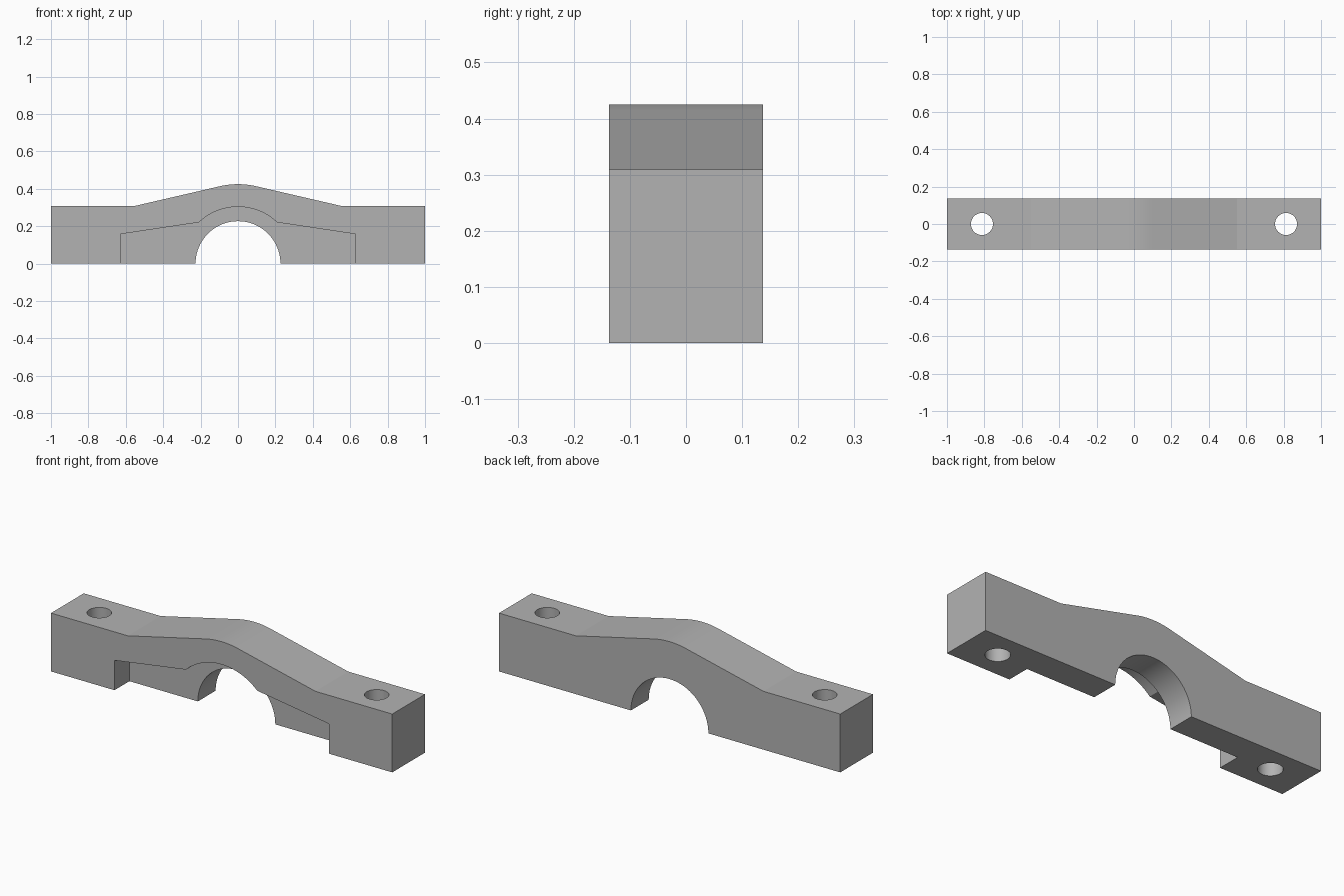
import bpy, bmesh
from math import sin, cos, asin, atan2, pi

if "Cube" in bpy.data.objects:
    bpy.data.objects.remove(bpy.data.objects["Cube"], do_unlink=True)

HALF_DEPTH = 0.137
RECESS_BACK = -0.012
BORE_R, RIM_R, CROWN_R = 0.227, 0.304, 0.425
HOLE_X, HOLE_R = 0.813, 0.059

grey = bpy.data.materials.new("light grey")
grey.use_nodes = True
colour = (0.45, 0.45, 0.45, 1)
grey.diffuse_color = colour
grey.node_tree.nodes["Principled BSDF"].inputs["Base Color"].default_value = colour


def arc(radius, half_angle, steps):
    """Points over the top of a circle about the origin, left to right."""
    angles = [half_angle * (2 * i / steps - 1) for i in range(steps + 1)]
    return [(radius * sin(a), radius * cos(a)) for a in angles]


def extrude_profile(name, points, y0, y1):
    """Solid made by sweeping an x-z outline along y."""
    bm = bmesh.new()
    face = bm.faces.new([bm.verts.new((x, y0, z)) for x, z in points])
    swept = bmesh.ops.extrude_face_region(bm, geom=[face])["geom"]
    verts = [v for v in swept if isinstance(v, bmesh.types.BMVert)]
    bmesh.ops.translate(bm, verts=verts, vec=(0, y1 - y0, 0))
    bmesh.ops.recalc_face_normals(bm, faces=bm.faces)
    mesh = bpy.data.meshes.new(name)
    bm.to_mesh(mesh)
    bm.free()
    mesh.materials.append(grey)
    obj = bpy.data.objects.new(name, mesh)
    bpy.context.collection.objects.link(obj)
    return obj


def cylinder(name, x, radius):
    bpy.ops.mesh.primitive_cylinder_add(vertices=48, radius=radius, depth=1, location=(x, 0, 0.2))
    obj = bpy.context.object
    obj.name = name
    obj.data.materials.append(grey)
    return obj


# Clamp body: flat ears, sloping shoulders and a rounded crown
crown = arc(CROWN_R, asin(0.226), 16)
outline = [(-1, 0), (-1, 0.309), (-0.55, 0.309)] + crown + [(0.55, 0.309), (1, 0.309), (1, 0)]
body = extrude_profile("clamp_body", outline, -HALF_DEPTH, HALF_DEPTH)

# Front recess with a raised arch around the bore
rim = arc(RIM_R, atan2(0.208, 0.22), 32)
recess_outline = [(-0.628, -0.1), (-0.628, 0.158)] + rim + [(0.628, 0.158), (0.628, -0.1)]
cutters = [extrude_profile("recess_cutter", recess_outline, -0.3, RECESS_BACK)]

# Half-round bore and the two bolt holes
cutters.append(extrude_profile("bore_cutter", arc(BORE_R, pi, 80)[:-1], -0.4, 0.4))
for side, x in (("left", HOLE_X), ("right", -HOLE_X)):
    cutters.append(cylinder(side + "_bolt_hole_cutter", x, HOLE_R))

# Cut the body, then remove the cutters
for cutter in cutters:
    cutter.hide_render = True
    cut = body.modifiers.new(cutter.name, "BOOLEAN")
    cut.operation = "DIFFERENCE"
    cut.solver = "EXACT"
    cut.object = cutter

bpy.ops.object.select_all(action="DESELECT")
body.select_set(True)
bpy.context.view_layer.objects.active = body
for name in [m.name for m in body.modifiers]:
    bpy.ops.object.modifier_apply(modifier=name)
for cutter in cutters:
    bpy.data.objects.remove(cutter, do_unlink=True)
bpy.ops.object.shade_smooth_by_angle(angle=0.2)
